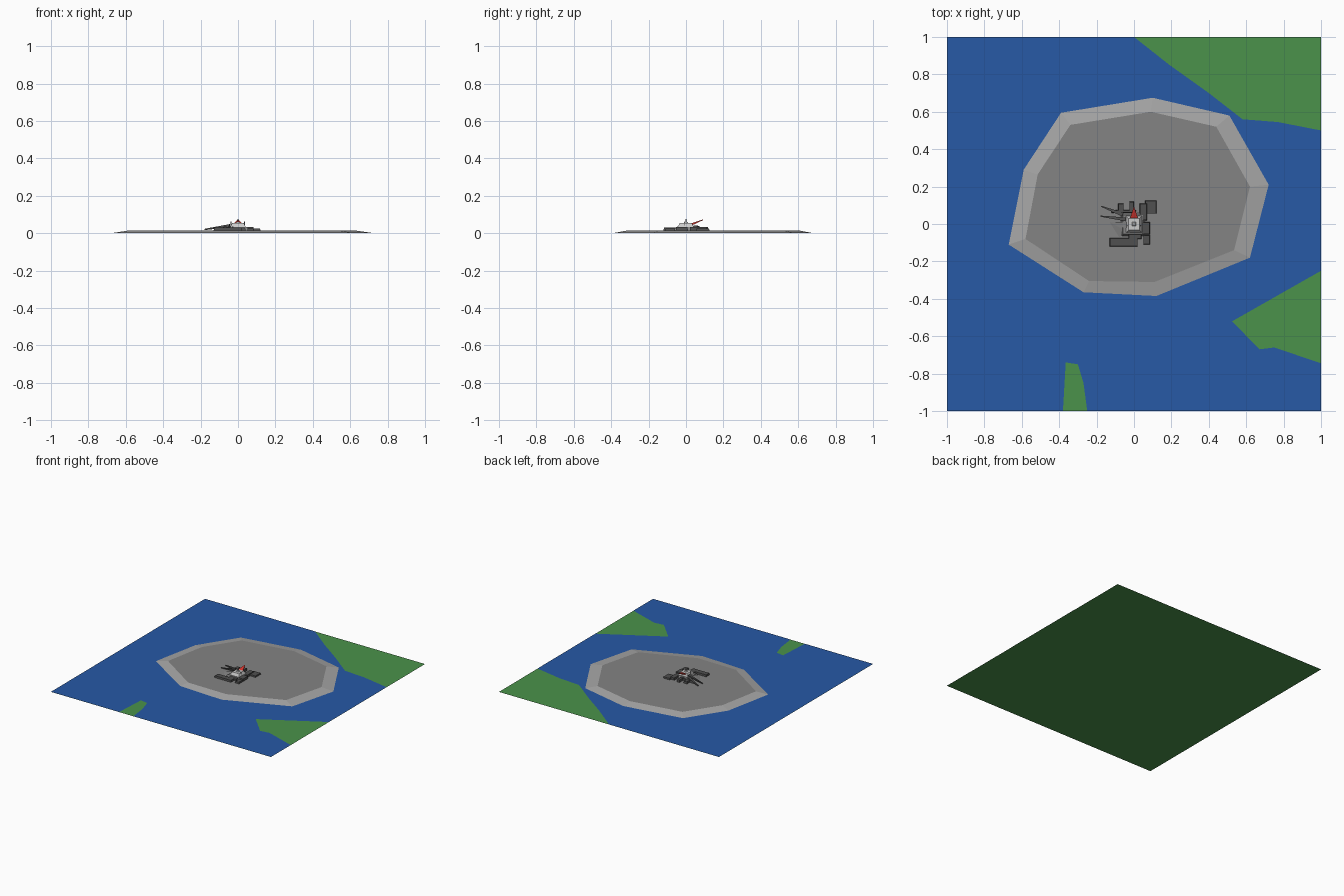
import bpy, bmesh
from mathutils import Vector

if "Cube" in bpy.data.objects:
    bpy.data.objects.remove(bpy.data.objects["Cube"])


def mat(name, r, g, b):
    m = bpy.data.materials.new(name)
    m.diffuse_color = (r, g, b, 1)
    m.use_nodes = True
    m.node_tree.nodes["Principled BSDF"].inputs["Base Color"].default_value = m.diffuse_color
    return m


GREEN = mat("grass", 0.07, 0.29, 0.07)
BLUE = mat("water", 0.02, 0.10, 0.38)
ROCK = mat("rock", 0.23, 0.23, 0.23)
BANK = mat("bank", 0.38, 0.38, 0.38)
DARK = mat("dark_wall", 0.08, 0.08, 0.08)
PALE = mat("pale_wall", 0.55, 0.55, 0.55)
RED = mat("red", 0.7, 0.04, 0.03)


def mesh(name, verts, faces, material, fix=True):
    me = bpy.data.meshes.new(name)
    me.from_pydata(verts, [], faces)
    if fix:
        bm = bmesh.new()
        bm.from_mesh(me)
        bmesh.ops.recalc_face_normals(bm, faces=bm.faces)
        bm.to_mesh(me)
        bm.free()
    ob = bpy.data.objects.new(name, me)
    bpy.context.collection.objects.link(ob)
    me.materials.append(material)
    return ob


def sheet(name, outline, z, material):
    return mesh(name, [(x, y, z) for x, y in outline], [range(len(outline))], material, False)


def block(name, x0, x1, y0, y1, z0, z1, material, taper=0.0):
    v = [(x0, y0, z0), (x1, y0, z0), (x1, y1, z0), (x0, y1, z0)]
    t = taper
    v += [(x0 + t, y0 + t, z1), (x1 - t, y0 + t, z1), (x1 - t, y1 - t, z1), (x0 + t, y1 - t, z1)]
    f = [(3, 2, 1, 0), (4, 5, 6, 7)] + [(i, (i + 1) % 4, (i + 1) % 4 + 4, i + 4) for i in range(4)]
    return mesh(name, v, f, material)


def wedge(name, a, b, wa, wb, ha, hb, material):
    # beam from a to b with its own width and thickness at each end
    a, b = Vector(a), Vector(b)
    side = (b - a).cross(Vector((0, 0, 1))).normalized()
    v = []
    for p, w, h in ((a, wa, ha), (b, wb, hb)):
        for s, t in ((-1, -1), (1, -1), (1, 1), (-1, 1)):
            v.append(p + side * s * w / 2 + Vector((0, 0, t * h / 2)))
    f = [(3, 2, 1, 0), (4, 5, 6, 7)] + [(i, (i + 1) % 4, (i + 1) % 4 + 4, i + 4) for i in range(4)]
    return mesh(name, v, f, material)


# land and the water lying just above it, notched where land shows
sheet("land", [(-1, -1), (1, -1), (1, 1), (-1, 1)], 0, GREEN)
sheet("water", [(-1, -1), (-.38, -1), (-.365, -.74), (-.3, -.75), (-.27, -.85), (-.25, -1),
                (1, -1), (1, -.745), (.75, -.66), (.67, -.67), (.525, -.52), (1, -.25),
                (1, .5), (.77, .545), (.58, .56), (.4, .7), (.19, .85), (0, 1), (-1, 1)], .001, BLUE)

# island plateau with sloping bank
outer = [(-.67, -.11), (-.27, -.365), (.12, -.385), (.62, -.18), (.72, .21),
         (.51, .58), (.10, .675), (-.39, .595), (-.59, .29)]
inner = [(-.58, -.08), (-.24, -.305), (.11, -.31), (.535, -.14), (.62, .20),
         (.44, .52), (.09, .60), (-.34, .53), (-.515, .265)]
TOP = .015
n = len(outer)
mesh("bank", [(x, y, .001) for x, y in outer] + [(x, y, TOP) for x, y in inner],
     [(i, (i + 1) % n, (i + 1) % n + n, i + n) for i in range(n)], BANK, False)
sheet("plateau", inner, TOP, ROCK)

# low outbuildings around the tower: x0, x1, y0, y1, height
for i, (x0, x1, y0, y1, h) in enumerate([
        (-.13, .02, -.12, -.075, .03), (-.12, .01, .06, .075, .03), (-.085, -.055, .06, .11, .032),
        (-.025, 0, .06, .12, .034), (.04, .085, -.055, .01, .034), (.05, .085, -.11, -.06, .028),
        (.06, .12, .055, .125, .026), (.03, .07, .02, .11, .032), (-.03, .04, -.08, -.055, .03)]):
    block(f"outbuilding_{i + 1}", x0, x1, y0, y1, TOP, h, DARK, .002)

# stepped tower
block("tower_base", -.07, .06, -.065, .06, TOP, .033, ROCK, .012)
block("tower", -.042, .042, -.045, .042, .033, .055, PALE, .012)
block("tower_cap", -.012, .012, -.012, .012, .055, .06, PALE, .003)
block("mast", -.002, .002, -.002, .002, .06, .076, DARK)
block("mast_left", -.039, -.035, -.012, -.008, .03, .063, DARK)
block("mast_right", .033, .037, -.012, -.008, .03, .063, DARK)

# red sloping arm
wedge("red_arm", (0, .03, .047), (0, .09, .071), .044, .004, .012, .004, RED)

# ramps rising from the left and the sloping apron
wedge("ramp_back", (-.175, .095, .02), (-.06, .05, .036), .006, .02, .006, .012, DARK)
wedge("ramp_front", (-.18, .042, .02), (-.045, .025, .042), .006, .02, .006, .012, DARK)
mesh("apron", [(-.13, .01, TOP), (-.08, -.07, TOP), (-.02, -.045, TOP), (-.03, .01, TOP),
               (-.03, .01, .04), (-.025, -.045, .036)],
     [(0, 1, 2, 3), (0, 4, 5), (0, 5, 1), (1, 5, 2), (2, 5, 4, 3), (0, 3, 4)], ROCK)
